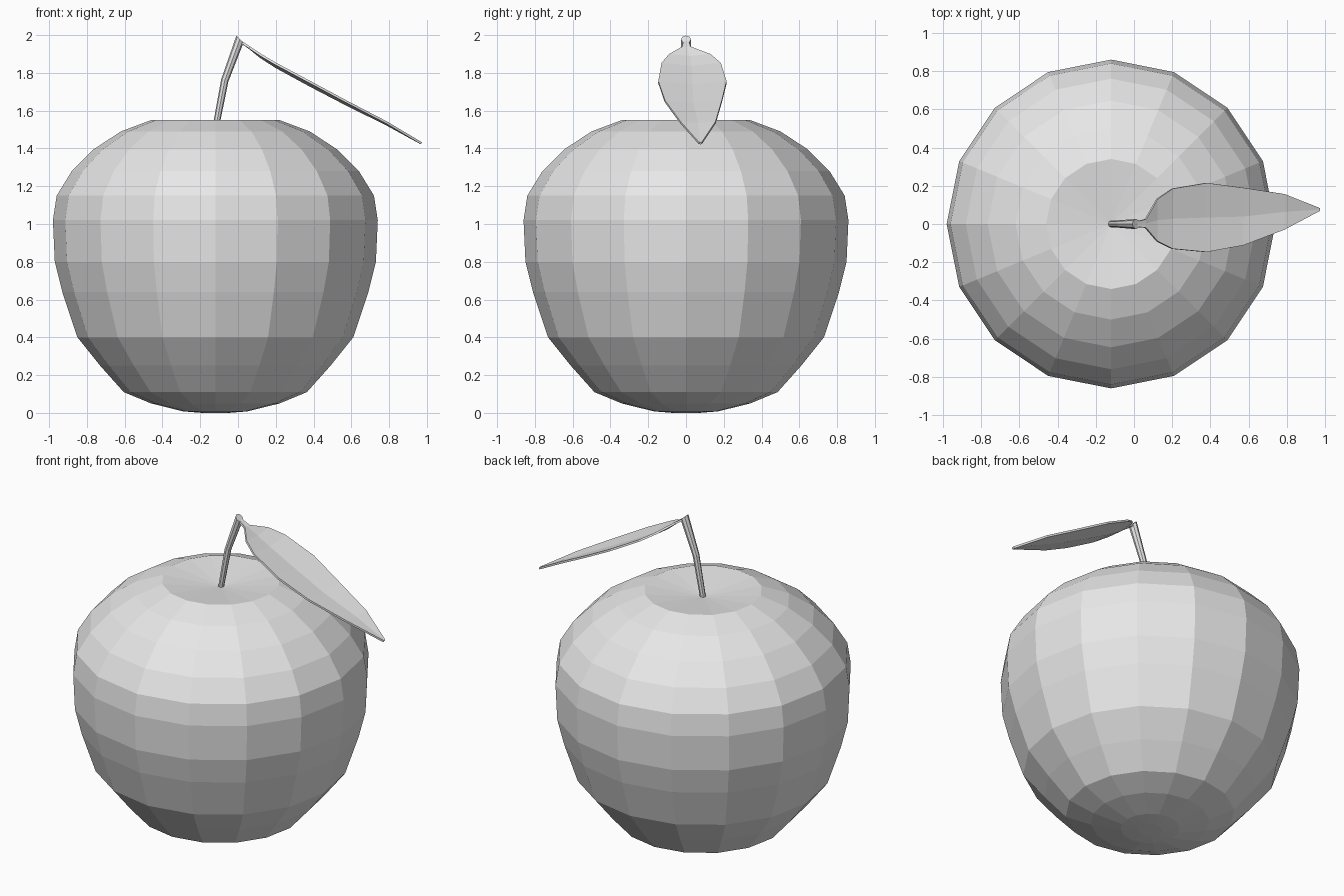
import bpy, bmesh, math
from mathutils import Vector

if "Cube" in bpy.data.objects:
    bpy.data.objects.remove(bpy.data.objects["Cube"])

SIDES = 16
AXIS_X = -0.12

grey = bpy.data.materials.new("light grey")
grey.use_nodes = True
grey.diffuse_color = (0.8, 0.8, 0.8, 1)
grey.node_tree.nodes["Principled BSDF"].inputs["Base Color"].default_value = (0.8, 0.8, 0.8, 1)


def finish(name, bm):
    bmesh.ops.recalc_face_normals(bm, faces=bm.faces)
    mesh = bpy.data.meshes.new(name)
    bm.to_mesh(mesh)
    bm.free()
    mesh.materials.append(grey)
    obj = bpy.data.objects.new(name, mesh)
    bpy.context.collection.objects.link(obj)
    return obj


def bridge(bm, rings):
    """Join successive closed rings of vertices with quads."""
    for a, b in zip(rings, rings[1:]):
        n = len(a)
        for i in range(n):
            j = (i + 1) % n
            bm.faces.new((a[i], a[j], b[j], b[i]))


# Fruit body: faceted lathe with a shallow dip around the stem
profile = [(0.07, 0.0), (0.17, 0.008), (0.34, 0.05), (0.485, 0.11), (0.61, 0.25),
           (0.73, 0.40), (0.81, 0.64), (0.85, 0.80), (0.86, 1.02), (0.84, 1.15),
           (0.76, 1.28), (0.645, 1.395), (0.50, 1.49), (0.34, 1.55)]
bm = bmesh.new()
rings = []
for r, z in profile:
    angles = [math.tau * i / SIDES for i in range(SIDES)]
    rings.append([bm.verts.new((AXIS_X + r * math.cos(a), r * math.sin(a), z)) for a in angles])
bridge(bm, rings)
bm.faces.new(rings[0])
dip = bm.verts.new((AXIS_X, 0, 1.51))
for i in range(SIDES):
    bm.faces.new((rings[-1][i], rings[-1][(i + 1) % SIDES], dip))
finish("fruit_body", bm)

# Stem: bent tapered tube with a slanted tip (x, z, radius, tilt)
bm = bmesh.new()
rings = []
for x, z, r, tilt in [(-0.12, 1.50, 0.017, 0.2), (-0.07, 1.76, 0.02, 0.3), (0.01, 1.978, 0.027, 0.8)]:
    ring = []
    for i in range(8):
        a = math.tau * i / 8
        u = r * math.cos(a)
        ring.append(bm.verts.new(Vector((x + u * math.cos(tilt), r * math.sin(a),
                                         z - u * math.sin(tilt)))))
    rings.append(ring)
bridge(bm, rings)
bm.faces.new(rings[0])
bm.faces.new(rings[-1])
finish("stem", bm)

# Leaf: drooping blade with a slight central fold (x, z, right edge, left edge)
sections = [(0.015, 1.965, -0.015, 0.015), (0.06, 1.935, -0.02, 0.025),
            (0.12, 1.895, -0.09, 0.13), (0.20, 1.848, -0.13, 0.185),
            (0.38, 1.752, -0.147, 0.215), (0.57, 1.65, -0.112, 0.19),
            (0.785, 1.538, -0.03, 0.157), (0.97, 1.428, 0.068, 0.084)]
bm = bmesh.new()
rows = []
for x, z, lo, hi in sections:
    fold = 0.05 * (hi - lo)
    rows.append([bm.verts.new((x, lo, z)), bm.verts.new((x, (lo + hi) / 2, z - fold)),
                 bm.verts.new((x, hi, z))])
for a, b in zip(rows, rows[1:]):
    for i in range(2):
        bm.faces.new((a[i], b[i], b[i + 1], a[i + 1]))
leaf = finish("leaf", bm)
thick = leaf.modifiers.new("thickness", 'SOLIDIFY')
thick.thickness = 0.012
thick.offset = 0
